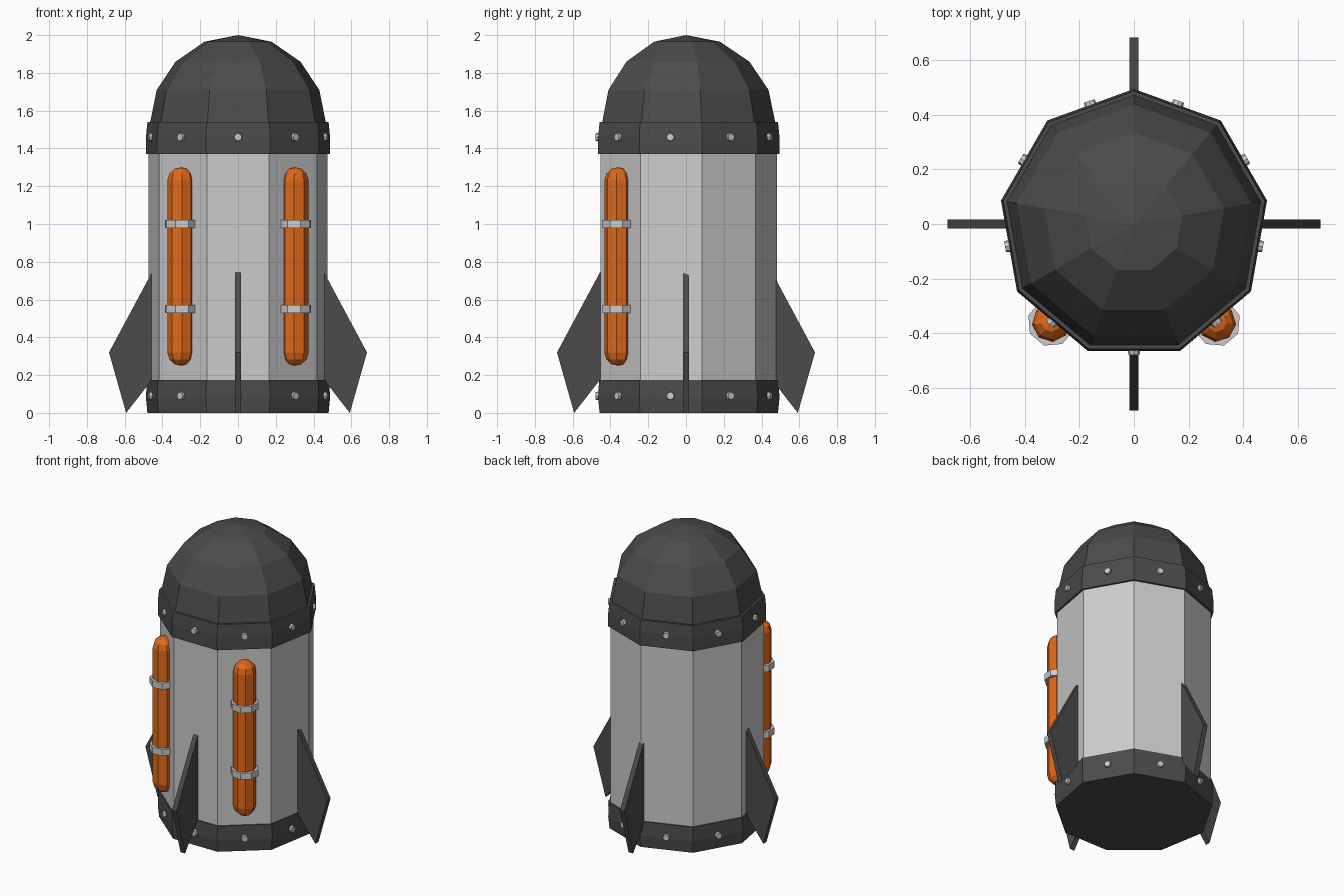
import bpy, bmesh
from math import sin, cos, pi, radians
from mathutils import Matrix, Vector

if "Cube" in bpy.data.objects:
    bpy.data.objects.remove(bpy.data.objects["Cube"])


def material(name, rgb):
    m = bpy.data.materials.new(name)
    m.diffuse_color = (*rgb, 1)
    m.use_nodes = True
    m.node_tree.nodes["Principled BSDF"].inputs["Base Color"].default_value = m.diffuse_color
    return m


DARK = material("dark_grey", (0.07, 0.07, 0.07))
ORANGE = material("orange", (0.75, 0.14, 0.01))


def finish(name, bm, mat=None):
    bmesh.ops.recalc_face_normals(bm, faces=bm.faces)
    me = bpy.data.meshes.new(name)
    bm.to_mesh(me)
    bm.free()
    ob = bpy.data.objects.new(name, me)
    bpy.context.collection.objects.link(ob)
    if mat:
        me.materials.append(mat)
    return ob


def lathe(name, profile, sides, start, mat=None, centre=(0, 0)):
    """Flat-sided turned solid from (radius, z) pairs, closed at both ends."""
    bm = bmesh.new()
    rings = []
    for r, z in profile:
        if r == 0:
            rings.append([bm.verts.new((*centre, z))] * sides)
        else:
            rings.append([bm.verts.new((centre[0] + r * cos(start + 2 * pi * i / sides),
                                        centre[1] + r * sin(start + 2 * pi * i / sides), z))
                          for i in range(sides)])
    for a, b in zip(rings, rings[1:]):
        for i in range(sides):
            j = (i + 1) % sides
            quad = list(dict.fromkeys((a[i], a[j], b[j], b[i])))
            bm.faces.new(quad)
    for ring in (rings[0], rings[-1]):
        if ring[0] is not ring[1]:
            bm.faces.new(ring)
    return finish(name, bm, mat)


# Nine-sided hull, bands and dome, one corner pointing to the back
N, BACK = 9, pi / 2
lathe("hull", [(0.482, 0.1), (0.482, 1.45)], N, BACK)
lathe("lower_band", [(0.487, 0), (0.495, 0.08), (0.49, 0.175)], N, BACK, DARK)
lathe("upper_band", [(0.495, 1.37), (0.495, 1.46), (0.487, 1.54)], N, BACK, DARK)
lathe("dome", [(0.473, 1.5), (0.472, 1.54), (0.437, 1.71), (0.335, 1.86),
               (0.18, 1.965), (0, 2.0)], N, BACK, DARK)

# Rivets at the middle of each band face
for band, z in (("lower", 0.09), ("upper", 1.46)):
    bm = bmesh.new()
    for i in range(N):
        a = radians(-90 + 40 * i)
        d = Vector((cos(a), sin(a), 0))
        m = Matrix.Translation(d * 0.465 + Vector((0, 0, z))) @ d.to_track_quat('Z', 'Y').to_matrix().to_4x4()
        bmesh.ops.create_cone(bm, cap_ends=True, segments=8, radius1=0.025,
                              radius2=0.02, depth=0.03, matrix=m)
    finish(band + "_rivets", bm)

# Four swept fins
FIN = [(0.44, 0.75), (0.455, 0.745), (0.683, 0.32), (0.592, 0.0), (0.44, 0.195)]
for i, side in enumerate(("right", "back", "left", "front")):
    bm = bmesh.new()
    f = bm.faces.new([bm.verts.new((x, -0.017, z)) for x, z in FIN])
    ext = bmesh.ops.extrude_face_region(bm, geom=[f])
    new = [v for v in ext["geom"] if isinstance(v, bmesh.types.BMVert)]
    bmesh.ops.translate(bm, verts=new, vec=(0, 0.034, 0))
    bmesh.ops.rotate(bm, verts=bm.verts, cent=(0, 0, 0), matrix=Matrix.Rotation(i * pi / 2, 3, 'Z'))
    finish(side + "_fin", bm, DARK)

# Two capsule tanks with strap rings
TANK = [(0, 0.25), (0.034, 0.258), (0.06, 0.283), (0.071, 0.32),
        (0.071, 1.23), (0.06, 1.267), (0.034, 1.292), (0, 1.3)]
for side, deg in (("right", -50), ("left", -130)):
    a = radians(deg)
    c = (0.472 * cos(a), 0.472 * sin(a))
    lathe(side + "_tank", TANK, 8, a, ORANGE, c)
    for level, z in (("lower", 0.55), ("upper", 1.0)):
        lathe(f"{side}_{level}_strap", [(0.088, z - 0.022), (0.088, z + 0.022)],
              8, a + pi / 8, None, c)
